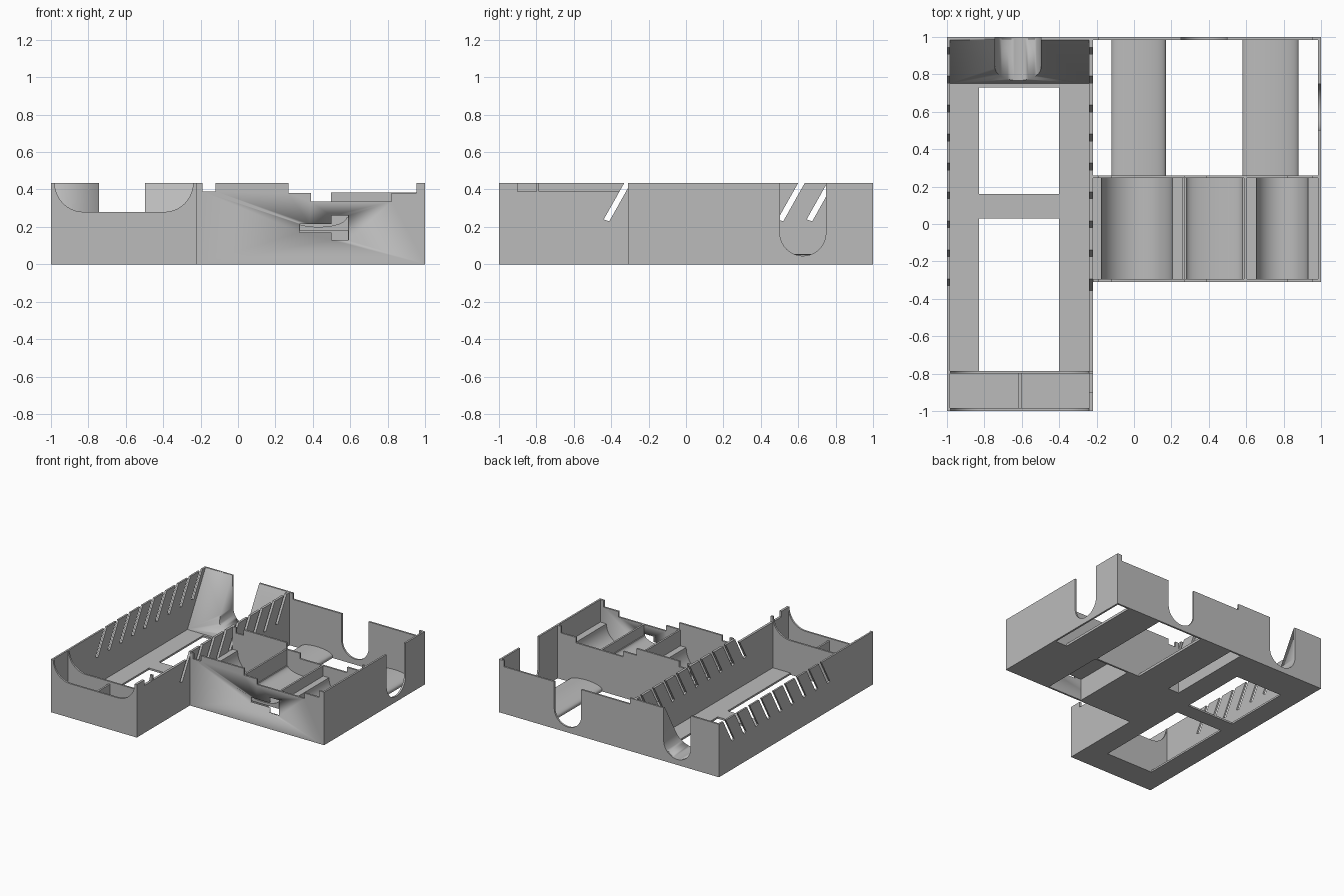
import bpy, bmesh
from math import pi, cos, sin

old = bpy.data.objects.get("Cube")
if old:
    bpy.data.objects.remove(old)

grey = bpy.data.materials.new("plain grey")
grey.use_nodes = True
colour = (0.5, 0.5, 0.5, 1)
grey.diffuse_color = colour
grey.node_tree.nodes["Principled BSDF"].inputs["Base Color"].default_value = colour

H, T = 0.435, 0.015   # tray height and wall thickness


def prism(name, points, axis, lo, hi):
    """Extrude a 2D profile along x (points are y,z) or along y (points are x,z)."""
    bm = bmesh.new()
    verts = [bm.verts.new((lo, a, b) if axis == "x" else (a, lo, b)) for a, b in points]
    face = bm.faces.new(verts)
    out = bmesh.ops.extrude_face_region(bm, geom=[face])
    step = (hi - lo, 0, 0) if axis == "x" else (0, hi - lo, 0)
    moved = [g for g in out["geom"] if isinstance(g, bmesh.types.BMVert)]
    bmesh.ops.translate(bm, verts=moved, vec=step)
    bmesh.ops.recalc_face_normals(bm, faces=bm.faces)
    mesh = bpy.data.meshes.new(name)
    bm.to_mesh(mesh)
    bm.free()
    ob = bpy.data.objects.new(name, mesh)
    bpy.context.collection.objects.link(ob)
    mesh.materials.append(grey)
    bpy.ops.object.select_all(action="DESELECT")
    ob.select_set(True)
    bpy.context.view_layer.objects.active = ob
    bpy.ops.object.shade_smooth_by_angle(angle=0.6)
    return ob


def box(name, x0, x1, y0, y1, z0, z1):
    return prism(name, [(x0, z0), (x1, z0), (x1, z1), (x0, z1)], "y", y0, y1)


def arc(cx, cz, rx, rz, a0, a1, n=20):
    return [(cx + rx * cos(a0 + (a1 - a0) * i / n), cz + rz * sin(a0 + (a1 - a0) * i / n))
            for i in range(n + 1)]


def wall(name, top, axis, lo, hi):
    """Wall standing on the ground under a top outline running left to right."""
    return prism(name, [(top[-1][0], 0), (top[0][0], 0)] + top, axis, lo, hi)


def notch(c, z, r=0.123):
    """Finger notch: straight sides and a round bottom."""
    return [(c - r, z)] + arc(c, 0.168, r, r, pi, 2 * pi) + [(c + r, z)]


def slots(first, count):
    """Slanted divider slots cut down from the wall's top edge."""
    pts = []
    for k in range(count):
        y = first + 0.155 * k
        pts += [(y, H), (y - 0.11, 0.24), (y - 0.08, 0.23), (y + 0.035, H)]
    return pts


def cut(ob, cutter):
    cutter.hide_render = True
    cutter.hide_set(True)
    mod = ob.modifiers.new("cut", "BOOLEAN")
    mod.operation, mod.solver, mod.object = "DIFFERENCE", "EXACT", cutter
    bpy.context.view_layer.objects.active = ob
    bpy.ops.object.modifier_apply(modifier=mod.name)
    bpy.data.objects.remove(cutter)


# Long walls of the card bay, with slanted slots
S = -0.33
wall("card_bay_outer_wall", [(-1, H)] + slots(S, 9) + [(1, H)], "x", -1, -1 + T)
lip = [(-1, H), (-0.9, H), (-0.9, 0.39), (S - 0.025, 0.39)]
wall("card_bay_inner_wall", lip + slots(S, 9)[1:] + [(1, H)], "x", -0.24, -0.22)

# Scooped front wall and its matching partition
scoop = ([(-1, H)] + arc(-0.825, H, 0.155, 0.155, pi, 1.5 * pi, 10)
         + arc(-0.395, H, 0.155, 0.155, 1.5 * pi, 2 * pi, 10) + [(-0.22, H)])
for name, y in (("card_bay_front_wall", -1), ("card_bay_partition", -0.8)):
    wall(name, scoop, "y", y, y + T)
box("front_pocket_divider", -0.617, -0.602, -0.99, -0.79, 0, 0.26)

# Card bay floor around two openings
for name, x0, x1 in (("floor_outer_strip", -0.99, -0.83), ("floor_inner_strip", -0.4, -0.23)):
    box(name, x0, x1, -0.79, 0.99, 0, T)
box("floor_front", -0.99, -0.23, -0.99, -0.786, 0, T)
box("floor_crossbar", -0.83, -0.4, 0.03, 0.16, 0, T)
box("floor_back", -0.83, -0.4, 0.73, 0.99, 0, T)

# Sloped back rest with the finger notch running through it
ramp = prism("sloped_back_rest", [(0.75, 0), (0.99, 0), (0.99, H), (0.985, H), (0.75, T)],
             "x", -0.99, -0.235)
cut(ramp, prism("notch_cutter", notch(-0.62, 0.6), "y", 0.6, 1.2))

# Back wall
wall("back_wall", [(-1, H)] + notch(-0.62, H) + [(-0.19, H), (-0.19, 0.385)]
     + notch(0.375, 0.385) + [(0.955, 0.385), (0.955, H), (1, H)], "y", 1 - T, 1)

# Side wall of the token half
wall("token_side_wall", [(-0.31, H)] + notch(0.625, H) + [(1, H)], "x", 1 - T, 1)

# Stepped walls in front of and behind the token troughs
steps = [(-0.22, H), (-0.19, H), (-0.19, 0.39), (-0.12, 0.39), (-0.12, H), (0.27, H),
         (0.27, 0.38), (0.39, 0.38), (0.39, 0.335), (0.82, 0.335), (0.82, 0.38),
         (0.955, 0.38), (0.955, H), (1, H)]
front = wall("token_front_wall", steps, "y", -0.31, -0.295)
wall("token_middle_wall", steps, "y", 0.245, 0.26)

# Small window in the front wall
for x0, x1, z0, z1 in ((0.33, 0.51, 0.17, 0.215), (0.5, 0.59, 0.13, 0.26)):
    cut(front, box("window_cutter", x0, x1, -0.4, -0.2, z0, z1))


# Token troughs between the stepped walls
def trough(name, x0, x1, a, b, base, ledge, depth):
    curve = arc((a + b) / 2, ledge, (b - a) / 2, depth, pi, 2 * pi, 24)
    prism(name, [(x1, base), (x0, base), (x0, ledge)] + curve + [(x1, ledge)],
          "y", -0.296, 0.246)


trough("large_token_trough", -0.225, 0.26, -0.175, 0.205, 0, 0.25, 0.19)
trough("middle_token_trough", 0.27, 0.59, 0.28, 0.58, 0.18, 0.25, 0.05)
trough("small_token_trough", 0.6, 0.99, 0.655, 0.93, 0, 0.25, 0.138)
for name, x, top in (("left_trough_divider", 0.257, 0.38), ("right_trough_divider", 0.588, 0.335)):
    box(name, x, x + T, -0.296, 0.246, 0, top)

# Gently arched floor strips in the open rear compartment
for name, x0, x1 in (("left_arched_strip", -0.12, 0.17), ("right_arched_strip", 0.58, 0.88)):
    prism(name, [(x1, 0), (x0, 0)] + arc((x0 + x1) / 2, T, (x1 - x0) / 2, 0.04, pi, 0, 16),
          "y", 0.25, 0.99)
